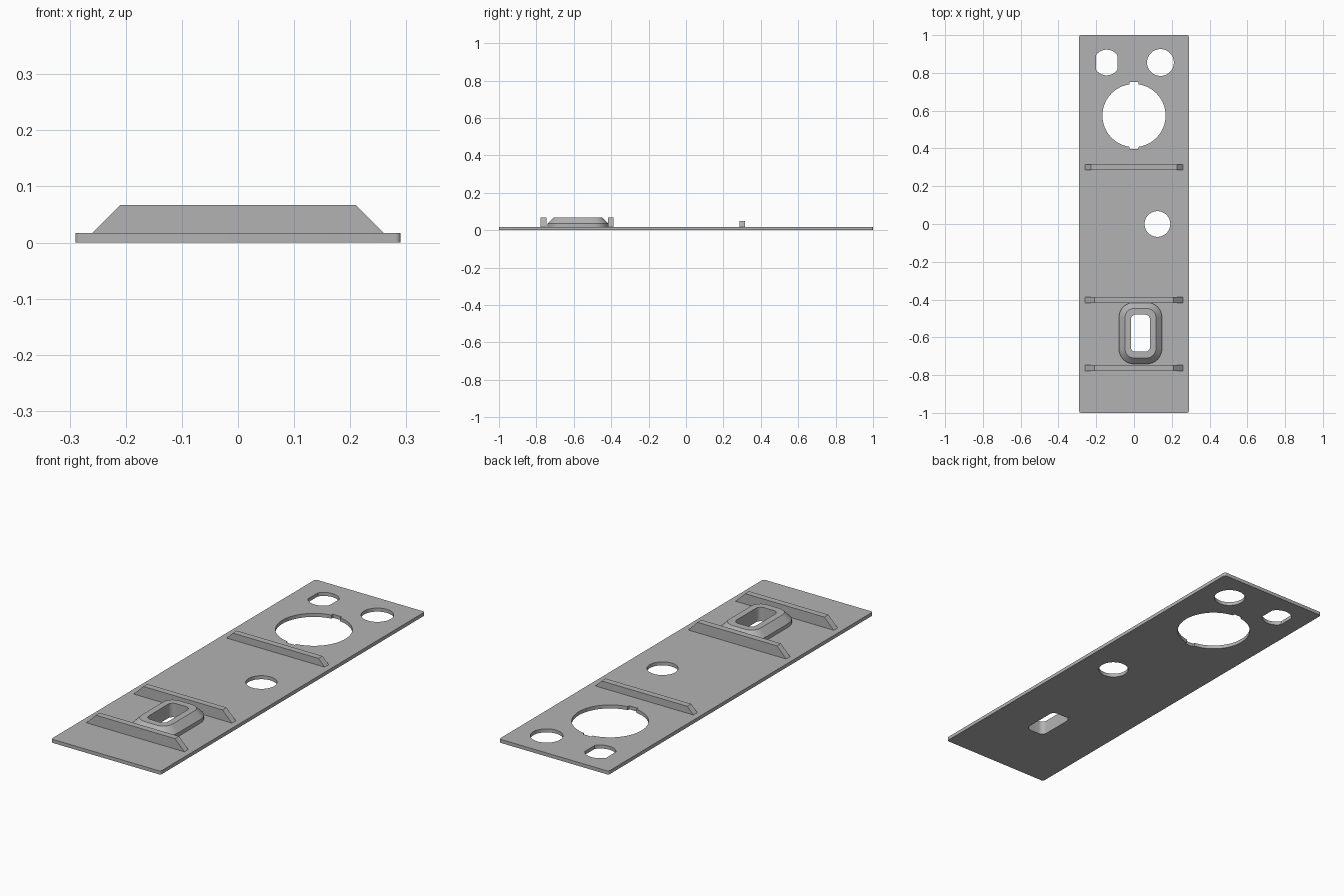
import bpy, bmesh
from math import sin, cos, pi, asin, acos

cube = bpy.data.objects.get("Cube")
if cube:
    bpy.data.objects.remove(cube)

THICK = 0.017
GREY = (0.45, 0.45, 0.45, 1)
grey = bpy.data.materials.new("plain_grey")
grey.use_nodes = True
grey.diffuse_color = GREY
grey.node_tree.nodes["Principled BSDF"].inputs["Base Color"].default_value = GREY


def arc(cx, cy, r, start, end, steps):
    angles = [start + (end - start) * i / steps for i in range(steps + 1)]
    return [(cx + r * cos(a), cy + r * sin(a)) for a in angles]


def circle(cx, cy, r, steps=64):
    return arc(cx, cy, r, 0, 2 * pi, steps)[:-1]


def rounded_rect(cx, cy, hx, hy, r, steps=8):
    points = []
    corners = ((1, 1), (-1, 1), (-1, -1), (1, -1))
    for i, (sx, sy) in enumerate(corners):
        points += arc(cx + sx * (hx - r), cy + sy * (hy - r), r,
                      i * pi / 2, (i + 1) * pi / 2, steps)
    return points


def double_flat_hole(cx, cy, r, half_width):
    a = acos(half_width / r)
    return arc(cx, cy, r, a, pi - a, 24) + arc(cx, cy, r, pi + a, 2 * pi - a, 24)


def notched_hole(cx, cy, r, half_notch, reach):
    a = pi / 2 - asin(half_notch / r)
    right = arc(cx, cy, r, -a, a, 48)
    left = arc(cx, cy, r, pi - a, pi + a, 48)
    top = [(cx + half_notch, cy + reach), (cx - half_notch, cy + reach)]
    bottom = [(cx - half_notch, cy - reach), (cx + half_notch, cy - reach)]
    return right + top + left + bottom


def finish(obj):
    obj.data.materials.clear()
    obj.data.materials.append(grey)
    bpy.ops.object.select_all(action="DESELECT")
    bpy.context.view_layer.objects.active = obj
    obj.select_set(True)
    bpy.ops.object.shade_smooth_by_angle(angle=pi / 6)


def mesh_object(name, bm):
    bmesh.ops.recalc_face_normals(bm, faces=bm.faces)
    mesh = bpy.data.meshes.new(name)
    bm.to_mesh(mesh)
    bm.free()
    obj = bpy.data.objects.new(name, mesh)
    bpy.context.collection.objects.link(obj)
    finish(obj)


# Base plate: filled outline with holes, extruded
BOSS = (0.034, -0.578)
slot = rounded_rect(*BOSS, 0.051, 0.098, 0.025)
outlines = [
    rounded_rect(0, 0, 0.29, 1, 0.01),
    double_flat_hole(-0.145, 0.855, 0.068, 0.057),
    circle(0.14, 0.855, 0.071),
    notched_hole(0, 0.574, 0.167, 0.023, 0.177),
    circle(0.124, 0, 0.068),
    slot,
]
curve = bpy.data.curves.new("plate_outline", "CURVE")
curve.dimensions = "2D"
curve.fill_mode = "BOTH"
curve.extrude = THICK / 2
for outline in outlines:
    spline = curve.splines.new("POLY")
    spline.points.add(len(outline) - 1)
    for point, (x, y) in zip(spline.points, outline):
        point.co = (x, y, 0, 1)
    spline.use_cyclic_u = True
helper = bpy.data.objects.new("plate_outline", curve)
bpy.context.collection.objects.link(helper)
bpy.context.view_layer.update()
bm = bmesh.new()
bm.from_mesh(helper.to_mesh())
helper.to_mesh_clear()
bpy.data.objects.remove(helper)
bmesh.ops.translate(bm, verts=bm.verts, vec=(0, 0, THICK / 2))
bmesh.ops.remove_doubles(bm, verts=bm.verts, dist=0.0001)
mesh_object("base_plate", bm)


# Cross ribs with 45 degree ends
def rib(name, y, top):
    bm = bmesh.new()
    slope = top - THICK
    profile = [(-0.26, THICK), (0.26, THICK), (0.26 - slope, top), (slope - 0.26, top)]
    face = bm.faces.new([bm.verts.new((x, y - 0.015, z)) for x, z in profile])
    side = bmesh.ops.extrude_face_region(bm, geom=[face])
    verts = [v for v in side["geom"] if isinstance(v, bmesh.types.BMVert)]
    bmesh.ops.translate(bm, verts=verts, vec=(0, 0.03, 0))
    mesh_object(name, bm)


rib("back_rib", 0.30, 0.05)
rib("middle_rib", -0.402, 0.067)
rib("front_rib", -0.762, 0.067)

# Chamfered collar around the slot, lofted through its cross-section
loops = [
    (slot, THICK),
    (slot, 0.067),
    (rounded_rect(*BOSS, 0.082, 0.131, 0.048), 0.067),
    (rounded_rect(*BOSS, 0.114, 0.163, 0.08), 0.035),
    (rounded_rect(*BOSS, 0.114, 0.163, 0.08), THICK),
]
bm = bmesh.new()
rings = [[bm.verts.new((x, y, z)) for x, y in loop] for loop, z in loops]
for low, high in zip(rings, rings[1:]):
    for i in range(len(low)):
        j = (i + 1) % len(low)
        bm.faces.new((low[i], low[j], high[j], high[i]))
mesh_object("slot_collar", bm)
